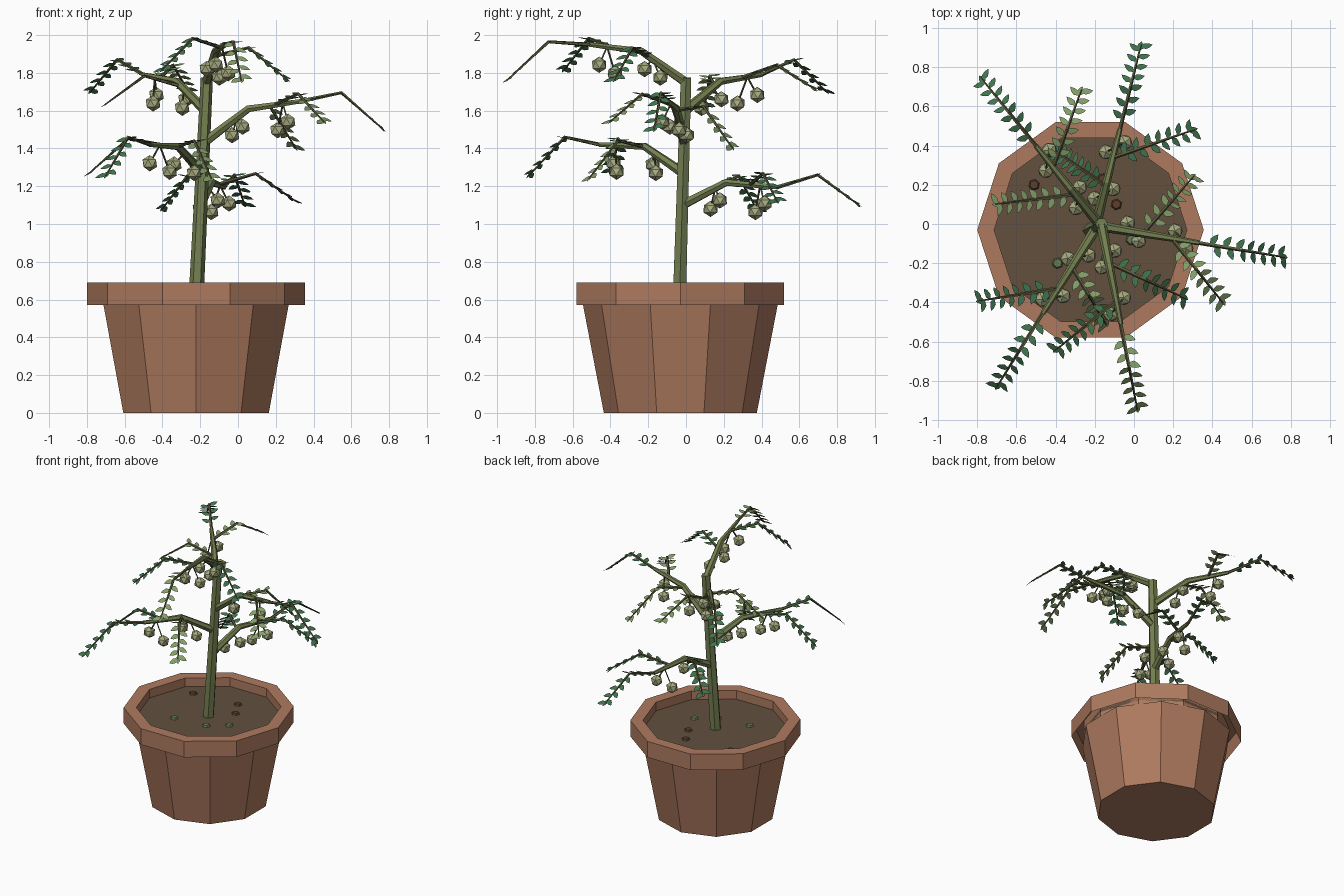
import bpy, bmesh, math
from mathutils import Vector, Matrix

if "Cube" in bpy.data.objects:
    bpy.data.objects.remove(bpy.data.objects["Cube"])

def mat(name, r, g, b):
    lin = lambda c: (c / 255 / 12.92) if c < 11 else ((c / 255 + 0.055) / 1.055) ** 2.4
    m = bpy.data.materials.new(name)
    m.diffuse_color = (lin(r), lin(g), lin(b), 1)
    m.use_nodes = True
    m.node_tree.nodes["Principled BSDF"].inputs["Base Color"].default_value = m.diffuse_color
    return m

TERRACOTTA = mat("terracotta", 174, 122, 95)
SOIL = mat("soil brown", 98, 80, 62)
BARK = mat("green bark", 116, 127, 80)
TWIG = mat("twig olive", 90, 92, 60)
DARK = mat("dark leaf green", 64, 116, 78)
LIGHT = mat("light leaf green", 132, 160, 106)
FRUIT = mat("pale olive fruit", 168, 171, 128)
PEBBLE = mat("pebble brown", 92, 64, 48)
MOSS = mat("moss green", 104, 124, 84)
UP = Vector((0, 0, 1))

def finish(name, bm, material):
    me = bpy.data.meshes.new(name)
    bm.to_mesh(me)
    bm.free()
    me.materials.append(material)
    ob = bpy.data.objects.new(name, me)
    bpy.context.collection.objects.link(ob)
    return ob

def lathe(bm, profile, sides, centre, turn=0, cap_start=False, cap_end=False):
    """Revolve (radius, z) points around a vertical axis."""
    rings = [[bm.verts.new((centre[0] + r * math.cos(turn + i * math.tau / sides),
                            centre[1] + r * math.sin(turn + i * math.tau / sides), z))
              for i in range(sides)] for r, z in profile]
    for a, b in zip(rings, rings[1:]):
        for i in range(sides):
            j = (i + 1) % sides
            bm.faces.new((a[i], a[j], b[j], b[i]))
    if cap_start:
        bm.faces.new(rings[0][::-1])
    if cap_end:
        bm.faces.new(rings[-1])

def tube(bm, pts, radii, sides):
    """Tapered tube along a polyline."""
    pts = [Vector(p) for p in pts]
    rings = []
    for k, (p, r) in enumerate(zip(pts, radii)):
        t = (pts[min(k + 1, len(pts) - 1)] - pts[max(k - 1, 0)]).normalized()
        u = t.cross(UP if abs(t.z) < 0.9 else Vector((0, 1, 0))).normalized()
        v = u.cross(t)
        rings.append([bm.verts.new(p + r * (math.cos(a) * u + math.sin(a) * v))
                      for a in (i * math.tau / sides for i in range(sides))])
    for a, b in zip(rings, rings[1:]):
        for i in range(sides):
            j = (i + 1) % sides
            bm.faces.new((a[j], a[i], b[i], b[j]))
    bm.faces.new(rings[0])
    bm.faces.new(rings[-1][::-1])

def leaf(bm, base, along, across, length=0.068, width=0.036):
    shape = ((0, 0), (0.35, 0.5), (0.7, 0.36), (1, 0), (0.7, -0.36), (0.35, -0.5))
    bm.faces.new([bm.verts.new(base + along * (length * a) + across * (width * w))
                  for a, w in shape])

def leafy_twig(twigs, leaves, s, p, e, pairs=7):
    """Arched twig (start, peak, tip) with paired leaves and one leaf at the tip."""
    tube(twigs, (s, p, e), (0.011, 0.009, 0.004), 5)
    l1, l2 = (p - s).length, (e - p).length
    for side in (1, -1):
        for i in range(pairs):
            d = (l1 + l2) * (0.14 + 0.8 * (i + 0.2 * side) / (pairs - 1))
            if d < l1:
                pos, t = s.lerp(p, d / l1), (p - s).normalized()
            else:
                pos, t = p.lerp(e, min(1, (d - l1) / l2)), (e - p).normalized()
            lat = t.cross(UP).normalized() * side
            along = (lat * 0.87 + t * 0.5).normalized()
            leaf(leaves, pos, along, (t - along * t.dot(along)).normalized())
    t = (e - p).normalized()
    leaf(leaves, e - t * 0.04, t, t.cross(UP).normalized(), 0.06)

# --- pot: body, rim, soil ---
POT = (-0.222, -0.03)
bm = bmesh.new()
lathe(bm, ((0.405, 0), (0.515, 0.57)), 10, POT, math.radians(18), cap_start=True)
finish("pot_body", bm, TERRACOTTA)
bm = bmesh.new()
lathe(bm, ((0.578, 0.57), (0.578, 0.69), (0.492, 0.69), (0.492, 0.57)), 10, POT)
finish("pot_rim", bm, TERRACOTTA)
bm = bmesh.new()
lathe(bm, ((0.492, 0.60), (0.492, 0.625)), 10, POT, cap_end=True)
finish("soil", bm, SOIL)

# --- bits lying on the soil ---
for name, material, spots in (
        ("pebbles", PEBBLE, ((-0.51, 0.2), (-0.09, 0.1), (-0.16, 0.23))),
        ("moss_bits", MOSS, ((-0.39, -0.2), (-0.14, -0.175), (-0.015, -0.08)))):
    bm = bmesh.new()
    for c in spots:
        lathe(bm, ((0.032, 0.62), (0.022, 0.637)), 6, c, 0.3, cap_end=True)
    finish(name, bm, material)

# --- trunk ---
FOOT, CROWN = Vector((-0.222, -0.035, 0.6)), Vector((-0.165, 0.0, 1.775))
bm = bmesh.new()
tube(bm, (FOOT, CROWN), (0.04, 0.032), 6)
finish("trunk", bm, BARK)

# --- branches: heading, heights at fork/elbow/end/peak/tip, end leaf tone,
#     then side twigs as (distance out, turn, length, drop, leaf tone) ---
REACH = (0, 0.24, 0.52, 0.74, 0.965)
BRANCHES = (
    ("right", -9.5, (1.43, 1.61, 1.65, 1.695, 1.50), DARK,
     (0.23, 58, 0.40, 0.20, LIGHT), (0.38, -42, 0.43, 0.09, LIGHT)),
    ("back", 76, (1.10, 1.22, 1.195, 1.26, 1.10), DARK,
     (0.22, 69, 0.32, 0.13, DARK), (0.37, -57, 0.45, 0.09, DARK)),
    ("back_left", 129, (1.60, 1.755, 1.79, 1.87, 1.70), DARK,
     (0.20, 58, 0.42, 0.10, LIGHT), (0.38, -59, 0.43, 0.06, LIGHT)),
    ("front_left", 238, (1.27, 1.41, 1.42, 1.46, 1.255), DARK,
     (0.24, 63, 0.35, 0.17, LIGHT), (0.37, -49, 0.42, 0.15, DARK)),
    ("front", 281, (1.75, 1.915, 1.95, 1.965, 1.76), LIGHT,
     (0.20, 54, 0.44, 0.125, DARK), (0.40, -62, 0.41, 0.12, DARK)),
)

def heading(degrees):
    return Vector((math.cos(math.radians(degrees)), math.sin(math.radians(degrees)), 0))

tones = {DARK: bmesh.new(), LIGHT: bmesh.new()}
twigs, fruit, stalks = bmesh.new(), bmesh.new(), bmesh.new()
for name, azimuth, heights, tone, *shoots in BRANCHES:
    out = heading(azimuth)
    fork = FOOT.lerp(CROWN, (heights[0] - FOOT.z) / (CROWN.z - FOOT.z))
    path = [Vector((fork.x, fork.y, z)) + out * d for d, z in zip(REACH, heights)]
    a, b, c = path[:3]
    bm = bmesh.new()
    tube(bm, (a, b, c), (0.027, 0.021, 0.013), 6)
    finish("branch_" + name, bm, BARK)

    # leafy end twig and two side twigs
    leafy_twig(twigs, tones[tone], *path[2:])
    for d, turn, length, drop, side_tone in shoots:
        start = a.lerp(b, d / REACH[1]) if d < REACH[1] else \
            b.lerp(c, (d - REACH[1]) / (REACH[2] - REACH[1]))
        side = heading(azimuth + turn) * length
        leafy_twig(twigs, tones[side_tone], start,
                   start + side * 0.47 + UP * (0.09 - 0.35 * drop),
                   start + side * 0.98 - UP * drop)

    # two pairs of hanging fruit per branch
    lat = out.cross(UP)
    for anchor, top in ((a.lerp(b, 0.75), b.z), (b.lerp(c, 0.66), b.lerp(c, 0.66).z)):
        for s, drop in ((-1, 0.14), (1, 0.095)):
            pos = anchor + out * (0.035 * s) + lat * (0.04 * s)
            pos.z = top - drop
            bmesh.ops.create_icosphere(
                fruit, subdivisions=1, radius=0.043,
                matrix=Matrix.Translation(pos) @ Matrix.Rotation(0.7 * s, 4, 'Z'))
            tube(stalks, (anchor, pos), (0.005, 0.005), 4)

finish("twigs", twigs, TWIG)
finish("fruit_stalks", stalks, TWIG)
finish("fruit", fruit, FRUIT)
finish("dark_leaves", tones[DARK], DARK)
finish("light_leaves", tones[LIGHT], LIGHT)
